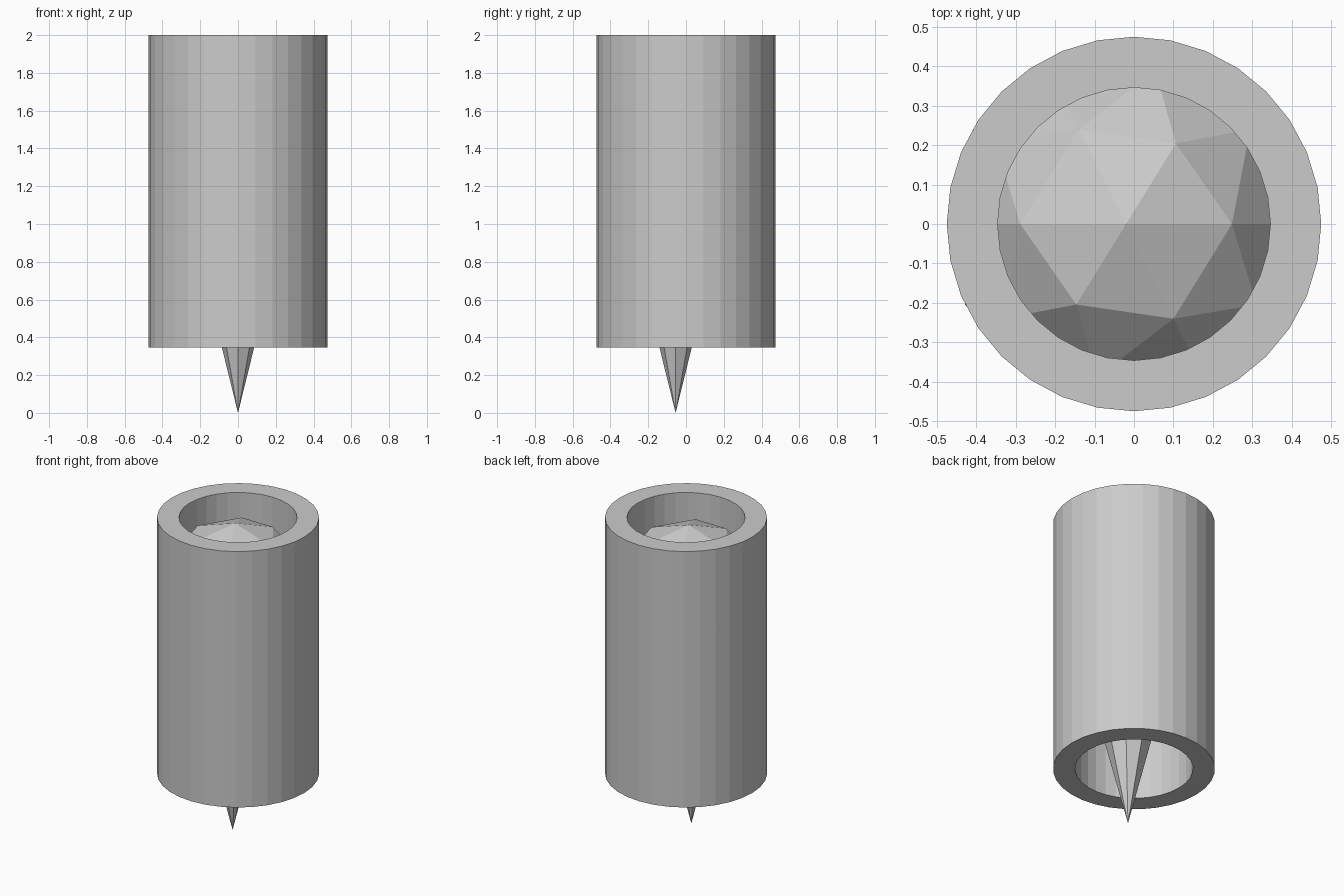
import bpy, bmesh, math
from mathutils import Matrix

if "Cube" in bpy.data.objects:
    bpy.data.objects.remove(bpy.data.objects["Cube"])


def make_object(name, bm, location=(0, 0, 0)):
    bmesh.ops.recalc_face_normals(bm, faces=bm.faces)
    mesh = bpy.data.meshes.new(name)
    bm.to_mesh(mesh)
    bm.free()
    obj = bpy.data.objects.new(name, mesh)
    obj.location = location
    bpy.context.collection.objects.link(obj)
    return obj


# Sleeve: thick-walled open tube, rectangular wall section swept round
SIDES = 32
OUTER, INNER, BOTTOM, TOP = 0.475, 0.346, 0.345, 2.0
bm = bmesh.new()
section = [(OUTER, BOTTOM), (OUTER, TOP), (INNER, TOP), (INNER, BOTTOM)]
rings = []
for i in range(SIDES):
    a = 2 * math.pi * i / SIDES
    rings.append([bm.verts.new((r * math.cos(a), r * math.sin(a), z)) for r, z in section])
for i in range(SIDES):
    here, after = rings[i], rings[(i + 1) % SIDES]
    for j in range(4):
        k = (j + 1) % 4
        bm.faces.new((here[j], after[j], after[k], here[k]))
make_object("sleeve", bm)

# Cone: eight-sided, point down
CONE_HEIGHT = 1.5
bm = bmesh.new()
bmesh.ops.create_cone(bm, cap_ends=True, segments=8, radius1=0.0,
                      radius2=0.247 * CONE_HEIGHT, depth=CONE_HEIGHT)
bmesh.ops.remove_doubles(bm, verts=bm.verts, dist=1e-5)
make_object("cone", bm, (0, -0.055, CONE_HEIGHT / 2))

# Scoop: faceted ball turned so an edge midpoint is on top
bm = bmesh.new()
turn = (Matrix.Rotation(math.radians(58.28), 4, 'Z')
        @ Matrix.Rotation(math.radians(-31.717), 4, 'Y'))
bmesh.ops.create_icosphere(bm, subdivisions=2, radius=0.457, matrix=turn)
make_object("scoop", bm, (-0.02, 0, 1.5))
